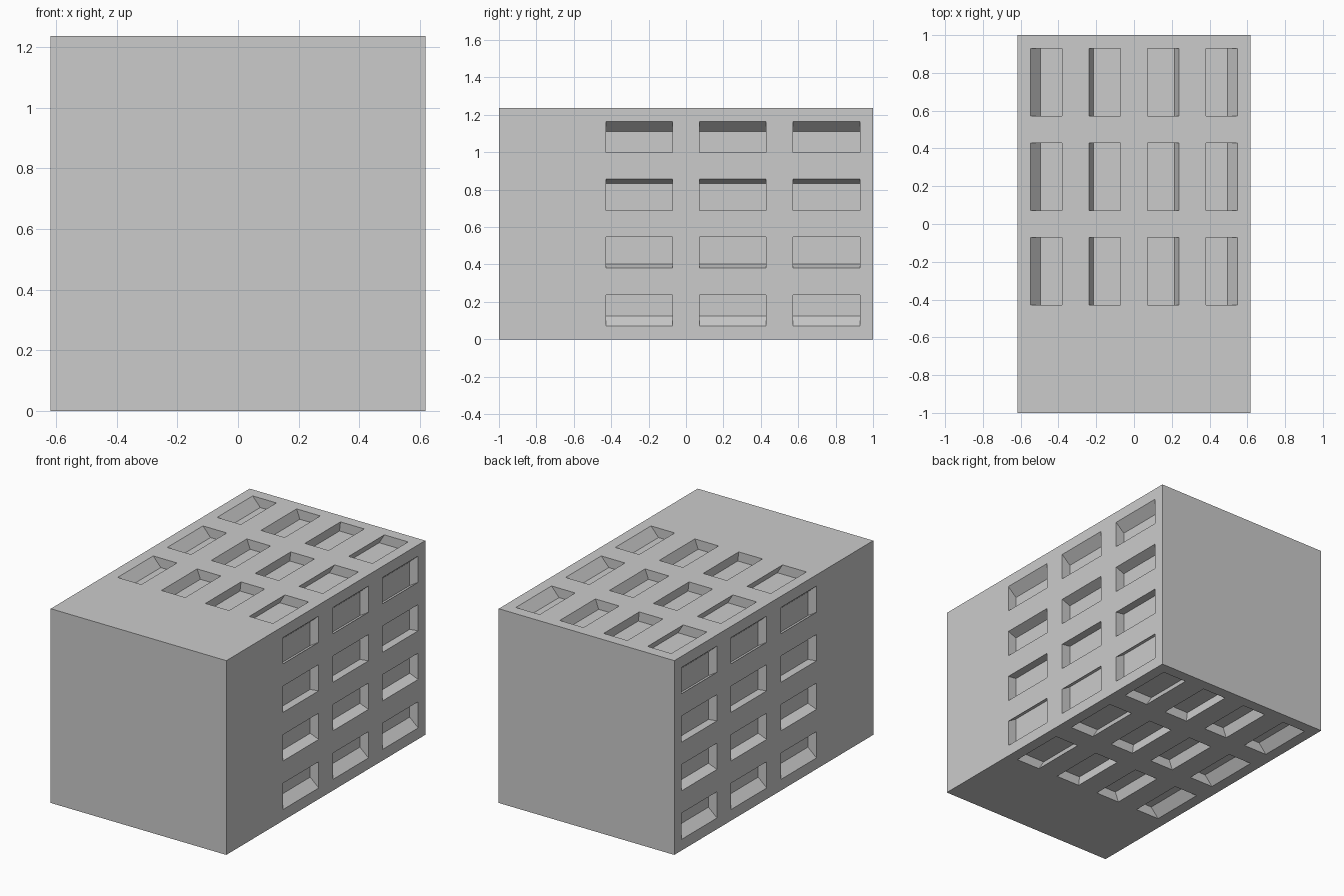
import bpy, bmesh, math
from mathutils import Matrix, Vector

if "Cube" in bpy.data.objects:
    bpy.data.objects.remove(bpy.data.objects["Cube"])

H = 0.618            # half width of the square section
MARGIN = 0.071       # frame around each pocket
S = 0.903            # pocket walls run towards the central axis
CELL = H / 2

# grid lines: odd intervals are pockets
xs = [-H]
for i in range(4):
    a = -H + i * CELL
    xs += [a + MARGIN, a + CELL - MARGIN]
xs.append(H)
ys = [-1.0]
for i in range(3):
    a = -0.5 + i * 0.5
    ys += [a + MARGIN, a + 0.5 - MARGIN]
ys.append(1.0)

bm = bmesh.new()


def quad(pts, rot):
    bm.faces.new([bm.verts.new(rot @ Vector(p)) for p in pts])


# four pocketed sides, rotated about the long axis
for k in range(4):
    rot = Matrix.Rotation(k * math.pi / 2, 3, 'Y')
    for i in range(len(xs) - 1):
        for j in range(len(ys) - 1):
            x0, x1, y0, y1 = xs[i], xs[i + 1], ys[j], ys[j + 1]
            rim = [(x0, y0, H), (x1, y0, H), (x1, y1, H), (x0, y1, H)]
            if i % 2 and j % 2:
                floor = [(x * S, y, z * S) for x, y, z in rim]
                quad(floor, rot)
                for n in range(4):
                    m = (n + 1) % 4
                    quad([rim[n], rim[m], floor[m], floor[n]], rot)
            else:
                quad(rim, rot)

# weld, then close the plain front and back
bmesh.ops.remove_doubles(bm, verts=bm.verts, dist=1e-4)
bmesh.ops.holes_fill(bm, edges=[e for e in bm.edges if e.is_boundary], sides=0)
bmesh.ops.recalc_face_normals(bm, faces=bm.faces)
bmesh.ops.translate(bm, verts=bm.verts, vec=(0, 0, H))

mesh = bpy.data.meshes.new("pocketed_block")
bm.to_mesh(mesh)
bm.free()
block = bpy.data.objects.new("pocketed_block", mesh)
bpy.context.collection.objects.link(block)
